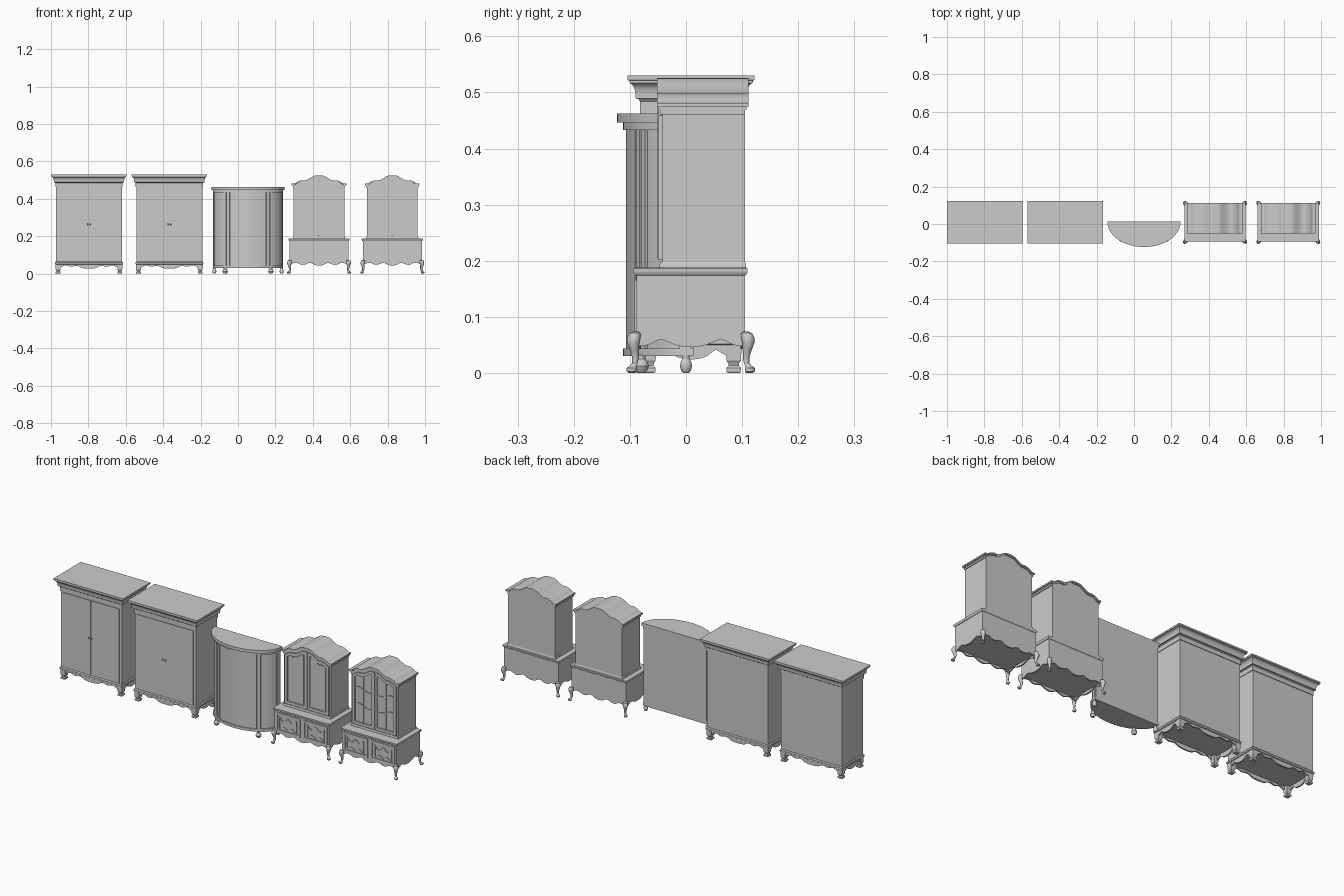
import bpy, bmesh, math
from mathutils import Vector

if "Cube" in bpy.data.objects:
    bpy.data.objects.remove(bpy.data.objects["Cube"])


def loft(name, rings, closed=False):
    """Skin equal-length rings; cap the ends, or join last to first if closed."""
    bm = bmesh.new()
    vs = [[bm.verts.new(p) for p in r] for r in rings]
    n = len(rings[0])
    for a, b in list(zip(vs, vs[1:])) + ([(vs[-1], vs[0])] if closed else []):
        for i in range(n):
            j = (i + 1) % n
            bm.faces.new((a[i], a[j], b[j], b[i]))
    if not closed:
        bm.faces.new(vs[0])
        bm.faces.new(vs[-1])
    bmesh.ops.recalc_face_normals(bm, faces=bm.faces)
    me = bpy.data.meshes.new(name)
    bm.to_mesh(me)
    bm.free()
    ob = bpy.data.objects.new(name, me)
    bpy.context.collection.objects.link(ob)
    return ob


def place(u, v, d, axis):
    return {'x': (d, u, v), 'y': (u, d, v), 'z': (u, v, d)}[axis]


def prism(name, pts, d0, d1, axis='y'):
    return loft(name, [[place(u, v, d, axis) for u, v in pts] for d in (d0, d1)])


def frame(name, outer, inner, y0, y1):
    ring = lambda pts, y: [(u, y, v) for u, v in pts]
    return loft(name, [ring(outer, y0), ring(inner, y0), ring(inner, y1), ring(outer, y1)], True)


def box(name, x0, x1, y0, y1, z0, z1):
    return prism(name, [(x0, y0), (x1, y0), (x1, y1), (x0, y1)], z0, z1, 'z')


def rect_stack(name, cx, cy, hx, hy, prof):
    """Mitred rectangular moulding from (offset, z) steps."""
    return loft(name, [[(cx + sx * (hx + o), cy + sy * (hy + o), z) for sx, sy in
                        ((-1, -1), (1, -1), (1, 1), (-1, 1))] for o, z in prof])


def turned(name, x, y, dx, dy, prof, n=14):
    """Round sections (outward offset, z, radius) leaning toward (dx, dy)."""
    return loft(name, [[(x + dx * o + r * math.cos(2 * math.pi * i / n),
                         y + dy * o + r * math.sin(2 * math.pi * i / n), z) for i in range(n)]
                       for o, z, r in prof])


def smooth(pts, k=5):
    """Catmull-Rom through 2D points."""
    p = [Vector(q) for q in pts]
    p = [p[0] * 2 - p[1]] + p + [p[-1] * 2 - p[-2]]
    out = []
    for a, b, c, d in zip(p, p[1:], p[2:], p[3:]):
        for i in range(k):
            t = i / k
            out.append(tuple(0.5 * (2 * b + (c - a) * t + (2 * a - 5 * b + 4 * c - d) * t * t
                                    + (3 * b - a - 3 * c + d) * t ** 3)))
    return out + [tuple(p[-2])]


def mirrored(half):
    return [(-u, v) for u, v in half[:0:-1]] + half


def apron(name, c, hw, wave, top, d0, d1, axis):
    pts = [(c + u * hw, z) for u, z in smooth(mirrored(wave))]
    return prism(name, pts + [(c + hw, top), (c - hw, top)], d0, d1, axis)


def aprons(label, cx, hx, y0, y1, wave_front, wave_side, top, t=0.008):
    cy, hy = (y0 + y1) / 2, (y1 - y0) / 2
    apron(label + "_front_apron", cx, hx, wave_front, top, y0, y0 + t, 'y')
    apron(label + "_back_apron", cx, hx, wave_front, top, y1 - t, y1, 'y')
    apron(label + "_left_apron", cy, hy, wave_side, top, cx - hx, cx - hx + t, 'x')
    apron(label + "_right_apron", cy, hy, wave_side, top, cx + hx - t, cx + hx, 'x')


# ---- Wardrobes ----
def wardrobe(label, cx, doors):
    cy, hx, hy = 0.009, 0.177, 0.088
    front = cy - hy
    rect_stack(label + "_body", cx, cy, hx, hy, [(0, 0.06), (0, 0.47)])
    rect_stack(label + "_base_moulding", cx, cy, hx, hy,
               [(0.002, 0.05), (0.005, 0.052), (0.005, 0.06), (0.001, 0.065)])
    rect_stack(label + "_cornice", cx, cy, hx, hy,
               [(0.003, 0.462), (0.003, 0.484), (0.006, 0.488), (0.011, 0.489), (0.011, 0.498),
                (0.013, 0.508), (0.018, 0.515), (0.022, 0.517), (0.022, 0.521),
                (0.025, 0.522), (0.025, 0.53)])
    aprons(label, cx, hx, front, cy + hy,
           [(0, 0.027), (0.2, 0.03), (0.36, 0.042), (0.55, 0.037), (0.7, 0.045), (0.86, 0.034), (1, 0.034)],
           [(0, 0.024), (0.3, 0.029), (0.5, 0.041), (0.7, 0.032), (1, 0.034)], 0.055)
    for sx in (-1, 1):
        for sy in (-1, 1):
            rect_stack(label + "_foot", cx + sx * (hx - 0.012), cy + sy * (hy - 0.012), 0.011, 0.011,
                       [(0, 0), (0.002, 0.003), (0.002, 0.009), (-0.002, 0.013), (-0.001, 0.018),
                        (0.002, 0.022), (0.003, 0.05)])
    # thin door leaves leave a fine gap round their edges
    edges = [-0.165 + 0.33 * i / doors for i in range(doors + 1)]
    for a, b in zip(edges, edges[1:]):
        box(label + "_door", cx + a + 0.001, cx + b - 0.001, front - 0.004, front, 0.07, 0.458)
    for s in (-1, 1):
        x = cx + s * 0.007
        loft(label + "_knob", [[(x + r * math.cos(i * math.pi / 5), front - d, 0.263 + r * math.sin(i * math.pi / 5))
                                for i in range(10)]
                               for d, r in ((0.003, 0.002), (0.008, 0.002), (0.01, 0.0045), (0.013, 0.004), (0.015, 0.001))])


wardrobe("left_wardrobe", -0.797, 2)
wardrobe("second_wardrobe", -0.367, 1)


# ---- Half-round cabinet ----
HX, BACK = 0.0535, 0.013


def bow(hx, d, a0=0.0, a1=180.0, n=48):
    return [(HX - hx * math.cos(math.radians(a0 + (a1 - a0) * i / n)),
             BACK - d * math.sin(math.radians(a0 + (a1 - a0) * i / n))) for i in range(n + 1)]


for nm, hx, d, z0, z1 in (("bow_body", 0.183, 0.114, 0.04, 0.435), ("bow_plinth", 0.188, 0.125, 0.03, 0.044),
                          ("bow_cornice", 0.188, 0.125, 0.433, 0.447), ("bow_top", 0.196, 0.136, 0.446, 0.462)):
    prism(nm, bow(hx, d), z0, z1, 'z')
for a0, a1 in ((2, 12), (46, 51), (53, 58), (60, 120), (122, 127), (129, 134), (168, 178)):
    prism("bow_door_or_pilaster", bow(0.187, 0.12, a0, a1, 20) + bow(0.175, 0.1, a0, a1, 20)[::-1], 0.043, 0.434, 'z')
BALL = [(0, 0, 0.007), (0, 0.004, 0.011), (0, 0.012, 0.014), (0, 0.02, 0.012), (0, 0.025, 0.008), (0, 0.032, 0.008)]
for s in (-1, 1):
    turned("bow_front_foot", HX + s * 0.122, -0.08, 0, 0, BALL)
    turned("bow_back_foot", HX + s * 0.18, 0, 0, 0, [(o, z, r * 0.8) for o, z, r in BALL])

# ---- Bonnet-top cabinets ----
TOP = [(0, 0.512), (0.025, 0.509), (0.05, 0.494), (0.07, 0.485), (0.09, 0.485), (0.11, 0.478), (0.125, 0.468), (0.14, 0.467)]
LEG = [(0, 0.074, 0.005), (0.002, 0.071, 0.010), (0.004, 0.063, 0.012), (0.005, 0.053, 0.011), (0.003, 0.04, 0.008),
       (0.001, 0.028, 0.006), (0.002, 0.018, 0.005), (0.005, 0.013, 0.006), (0.008, 0.009, 0.009), (0.008, 0.003, 0.009), (0.007, 0, 0.006)]


def top_z(x):
    pts = smooth(TOP)
    for (a, za), (b, zb) in zip(pts, pts[1:]):
        if a <= x <= b:
            return za + (zb - za) * (x - a) / (b - a)
    return pts[-1][1]


def door_outline(cx, s, x0, x1, z0, drop, n=18):
    xs = [x0 + (x1 - x0) * i / n for i in range(n + 1)]
    return [(cx + s * x1, z0), (cx + s * x0, z0)] + [(cx + s * x, top_z(x) - drop) for x in xs]


def wavy_panel(cx, s, inset, n=20):
    """Small panel outline with serpentine top and bottom."""
    x0, x1 = 0.03 + inset, 0.132 - inset
    row = [(cx + s * (x0 + (x1 - x0) * i / n), 0.01 * math.cos(4 * math.pi * (i / n - 0.5))) for i in range(n + 1)]
    return [(x, 0.088 + inset - 0.6 * w) for x, w in row] + [(x, 0.137 - inset + w) for x, w in row[::-1]]


def cabinet(label, cx, glazed):
    # lower case, table edge, aprons and cabriole legs
    box(label + "_lower_case", cx - 0.158, cx + 0.158, -0.088, 0.105, 0.06, 0.18)
    rect_stack(label + "_waist_moulding", cx, 0.008, 0.16, 0.098,
               [(0, 0.174), (0.003, 0.178), (0.004, 0.18), (0.004, 0.186), (0.001, 0.188)])
    aprons(label, cx, 0.158, -0.088, 0.105,
           [(0, 0.043), (0.14, 0.047), (0.3, 0.058), (0.45, 0.05), (0.6, 0.048), (0.76, 0.058), (1, 0.05)],
           [(0, 0.046), (0.25, 0.049), (0.55, 0.059), (0.8, 0.05), (1, 0.047)], 0.065)
    for sx in (-1, 1):
        turned(label + "_front_leg", cx + sx * 0.154, -0.089, sx, -1, LEG)
        turned(label + "_back_leg", cx + sx * 0.154, 0.106, sx, 1, LEG)
        # lower doors: border plus serpentine panel bead
        rect = lambda t: [(cx + sx * x, z) for x, z in
                          ((0.008 + t, 0.068 + t), (0.15 - t, 0.068 + t), (0.15 - t, 0.166 - t), (0.008 + t, 0.166 - t))]
        frame(label + "_lower_door_border", rect(0), rect(0.01), -0.092, -0.086)
        frame(label + "_lower_door_bead", wavy_panel(cx, sx, 0), wavy_panel(cx, sx, 0.005), -0.092, -0.086)

    # upper case with bonnet top
    line = mirrored(smooth(TOP))
    shape = [(cx + u * 0.136 / 0.14, v) for u, v in line]
    prism(label + "_upper_case", [(cx - 0.136, 0.186)] + shape + [(cx + 0.136, 0.186)], -0.042, 0.105)
    for part, k, lo, hi, grow in (("lower_cornice", 1.0, -0.006, 0.003, 0.003), ("middle_cornice", 1.015, 0.002, 0.008, 0.006),
                                  ("upper_cornice", 1.045, 0.007, 0.014, 0.009)):
        up = [(cx + u * k, v + hi) for u, v in line]
        down = [(cx + u * k, v + lo) for u, v in line]
        prism(label + "_" + part, up + down[::-1], -0.043 - grow, 0.102 + grow)
    rect_stack(label + "_upper_plinth", cx, 0.03, 0.137, 0.075, [(0.002, 0.186), (0.002, 0.194), (0, 0.198)])
    for s in (-1, 1):
        frame(label + "_upper_door_frame", door_outline(cx, s, 0.002, 0.128, 0.202, 0.008),
              door_outline(cx, s, 0.016, 0.113, 0.217, 0.025), -0.049, -0.041)
        if glazed:
            # curved glazing bars
            box(label + "_upright_bar", cx + s * 0.0645 - 0.0025, cx + s * 0.0645 + 0.0025, -0.047, -0.041, 0.215, top_z(0.0645) - 0.02)
            for z in (0.305, 0.39):
                bar = [(cx + s * u, v) for u, v in smooth([(0.015, z - 0.01), (0.04, z - 0.008), (0.065, z),
                                                         (0.09, z + 0.01), (0.114, z + 0.004)])]
                prism(label + "_curved_bar", [(u, v + 0.0025) for u, v in bar] + [(u, v - 0.0025) for u, v in bar[::-1]], -0.047, -0.041)
        else:
            # plain raised panel
            prism(label + "_door_panel", door_outline(cx, s, 0.021, 0.108, 0.222, 0.03), -0.045, -0.041)
    box(label + "_meeting_strip", cx - 0.004, cx + 0.004, -0.051, -0.041, 0.202, 0.5)


cabinet("panelled_cabinet", 0.433, False)
cabinet("glazed_cabinet", 0.825, True)

# crisp edges with smooth curves
for ob in bpy.context.scene.objects:
    ob.select_set(True)
bpy.context.view_layer.objects.active = ob
bpy.ops.object.shade_smooth_by_angle(angle=math.radians(30))
